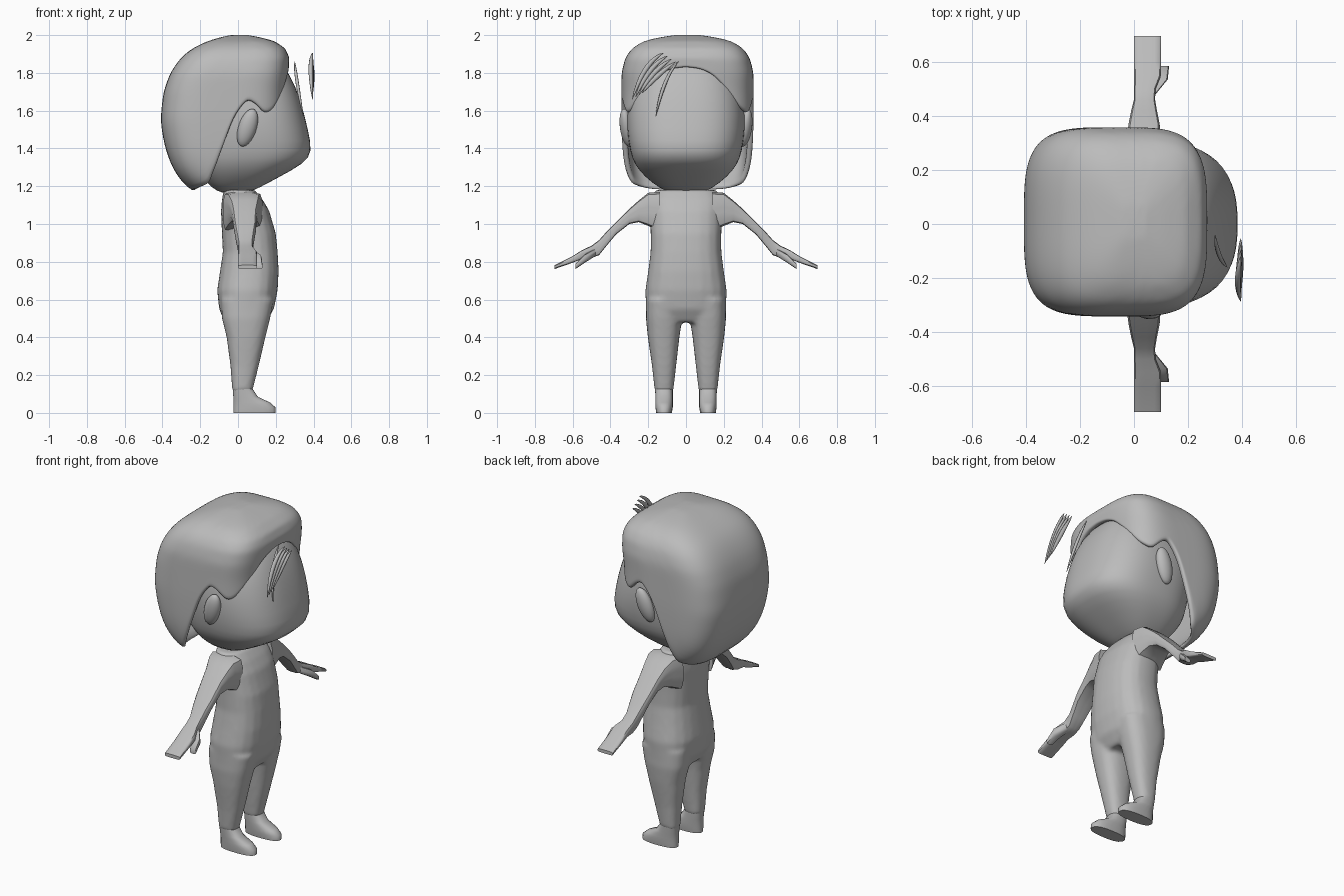
import bpy, bmesh, math
from mathutils import Vector

old = bpy.data.objects.get("Cube")
if old:
    bpy.data.objects.remove(old)

GREY = (0.5, 0.5, 0.5, 1)
grey = bpy.data.materials.new("plain_grey")
grey.use_nodes = True
grey.diffuse_color = GREY
grey.node_tree.nodes["Principled BSDF"].inputs["Base Color"].default_value = GREY


def finish(name, bm, angle=60):
    bmesh.ops.recalc_face_normals(bm, faces=bm.faces)
    mesh = bpy.data.meshes.new(name)
    bm.to_mesh(mesh)
    bm.free()
    mesh.materials.append(grey)
    ob = bpy.data.objects.new(name, mesh)
    bpy.context.collection.objects.link(ob)
    bpy.ops.object.select_all(action='DESELECT')
    ob.select_set(True)
    bpy.context.view_layer.objects.active = ob
    bpy.ops.object.shade_smooth_by_angle(angle=math.radians(angle))
    return ob


def modify(ob, kind, **settings):
    mod = ob.modifiers.new(kind.lower(), kind)
    for key, value in settings.items():
        setattr(mod, key, value)


def mirror_y(ob):
    modify(ob, 'MIRROR', use_axis=(False, True, False))


def lerp_table(table, key):
    """Linear lookup in rows of (key, values...), sorted by rising key."""
    if key <= table[0][0]:
        return table[0][1:]
    for lo, hi in zip(table, table[1:]):
        if key <= hi[0]:
            t = (key - lo[0]) / (hi[0] - lo[0])
            return [p + (q - p) * t for p, q in zip(lo[1:], hi[1:])]
    return table[-1][1:]


def rounded(i, count, power):
    """Point i on a unit rounded square."""
    a = 2 * math.pi * (i + 0.5) / count
    c, s = math.cos(a), math.sin(a)
    k = (abs(c) ** power + abs(s) ** power) ** (-1 / power)
    return c * k, s * k


def skin(bm, rows, cap_end=True):
    rings = [[bm.verts.new(p) for p in row] for row in rows]
    n = len(rings[0])
    for r, s in zip(rings, rings[1:]):
        for i in range(n):
            j = (i + 1) % n
            bm.faces.new((r[i], r[j], s[j], s[i]))
    bm.faces.new(rings[0])
    if cap_end:
        bm.faces.new(rings[-1])


def loft(bm, stations, count=24, power=2.6, along_y=False):
    """Stations are (height, a min, a max, b min, b max)."""
    rows = []
    for h, a0, a1, b0, b1 in stations:
        row = []
        for i in range(count):
            u, v = rounded(i, count, power)
            a = (a0 + a1 + u * (a1 - a0)) / 2
            b = (b0 + b1 + v * (b1 - b0)) / 2
            row.append((a, h, b) if along_y else (a, b, h))
        rows.append(row)
    skin(bm, rows)


# Torso and legs, fused into one smooth suit
bm = bmesh.new()
torso = [(0.48, -0.07, 0.15, 0.19), (0.55, -0.10, 0.19, 0.212), (0.65, -0.11, 0.21, 0.215),
         (0.75, -0.095, 0.215, 0.20), (0.85, -0.08, 0.21, 0.187), (0.95, -0.085, 0.2, 0.187),
         (1.07, -0.09, 0.165, 0.19), (1.13, -0.085, 0.13, 0.19), (1.18, -0.075, 0.09, 0.16)]
loft(bm, [(z, b, f, -w, w) for z, b, f, w in torso])
leg = [(0.11, -0.03, 0.075, 0.068, 0.165), (0.25, -0.04, 0.11, 0.052, 0.18),
       (0.4, -0.06, 0.145, 0.035, 0.202), (0.5, -0.085, 0.17, 0.02, 0.212),
       (0.6, -0.09, 0.19, 0.01, 0.212)]
for side in (1, -1):
    loft(bm, [(z, b, f, side * i, side * o) for z, b, f, i, o in leg])
suit = finish("body_suit", bm, 180)
modify(suit, 'REMESH', mode='VOXEL', voxel_size=0.012, use_smooth_shade=True)
modify(suit, 'SMOOTH', factor=0.5, iterations=6)

# Feet with a low toe
bm = bmesh.new()
loft(bm, [(0, -0.025, 0.2, 0.075, 0.158), (0.03, -0.025, 0.198, 0.07, 0.162),
          (0.055, -0.025, 0.17, 0.07, 0.162), (0.085, -0.025, 0.105, 0.07, 0.162),
          (0.13, -0.028, 0.075, 0.07, 0.164)])
mirror_y(finish("feet", bm, 50))

# Arms ending in flat mitten hands
bm = bmesh.new()
arm = [(0.14, -0.08, 0.13, 0.96, 1.17), (0.2, -0.06, 0.12, 0.99, 1.165),
       (0.25, -0.04, 0.11, 1.01, 1.125), (0.3, -0.03, 0.1, 1.0, 1.08),
       (0.37, -0.02, 0.095, 0.945, 1.01), (0.42, -0.01, 0.085, 0.885, 0.96),
       (0.46, 0, 0.078, 0.835, 0.915), (0.5, 0, 0.08, 0.82, 0.885),
       (0.55, 0, 0.1, 0.815, 0.862), (0.6, 0, 0.1, 0.795, 0.83), (0.695, 0, 0.1, 0.762, 0.782)]
loft(bm, arm, 20, 6, True)
mirror_y(finish("arms", bm, 40))
bm = bmesh.new()
loft(bm, [(0.48, 0.04, 0.08, 0.83, 0.87), (0.535, 0.07, 0.125, 0.795, 0.84),
          (0.585, 0.09, 0.13, 0.762, 0.79)], 12, 4, True)
mirror_y(finish("thumbs", bm, 50))

# Head with a broad forward jaw
bm = bmesh.new()
head = [(1.16, -0.08, 0.04, 0.08), (1.19, -0.14, 0.11, 0.14), (1.25, -0.19, 0.22, 0.22),
        (1.32, -0.24, 0.35, 0.275), (1.38, -0.25, 0.396, 0.295), (1.5, -0.27, 0.37, 0.315),
        (1.65, -0.28, 0.335, 0.31), (1.8, -0.25, 0.275, 0.27), (1.88, -0.2, 0.2, 0.2),
        (1.92, -0.1, 0.1, 0.1)]
loft(bm, [(z, b, f, -w, w) for z, b, f, w in head], 32, 2.7)
modify(finish("head", bm, 180), 'SUBSURF', levels=1, render_levels=1)

# Ears
bm = bmesh.new()
bmesh.ops.create_uvsphere(bm, u_segments=20, v_segments=12, radius=1)
for v in bm.verts:
    x, y, z = v.co
    v.co = (0.05 + 0.05 * x + 0.025 * z, 0.315 + 0.035 * y + 0.012 * z, 1.51 + 0.1 * z)
mirror_y(finish("ears", bm, 180))

# Hair cap: rounded box whose rim dips at the back and beside the face
hair = [(1.15, -0.215, 0.25, 0.24), (1.2, -0.29, 0.25, 0.305), (1.3, -0.35, 0.25, 0.335),
        (1.4, -0.387, 0.25, 0.345), (1.55, -0.412, 0.25, 0.35), (1.7, -0.395, 0.255, 0.35),
        (1.8, -0.36, 0.268, 0.35), (1.88, -0.305, 0.272, 0.33), (1.93, -0.245, 0.25, 0.295),
        (1.97, -0.16, 0.19, 0.23), (1.99, -0.09, 0.11, 0.14), (2.002, -0.03, 0.04, 0.05)]
side_rim = [(-0.23, 1.155), (-0.15, 1.2), (-0.08, 1.4), (-0.02, 1.57), (0.05, 1.66),
            (0.1, 1.63), (0.15, 1.57), (0.2, 1.61)]
front_rim = [(0, 1.83), (0.08, 1.82), (0.15, 1.785), (0.24, 1.68), (0.29, 1.61)]
COUNT, ROWS = 96, 20


def hair_point(u, v, z):
    b, f, w = lerp_table(hair, z)
    return Vector(((b + f + u * (f - b)) / 2, 0.008 + v * w, z))


columns = []
for i in range(COUNT):
    u, v = rounded(i, COUNT, 3.8)
    low = 2.0
    while low > 1.155:
        p = hair_point(u, v, low)
        rim = lerp_table(front_rim, abs(p.y)) if u > abs(v) else lerp_table(side_rim, p.x)
        if low <= rim[0]:
            break
        low -= 0.002
    columns.append([hair_point(u, v, 2.002 - (2.002 - low) * (k / ROWS) ** 1.7)
                    for k in range(ROWS + 1)])
bm = bmesh.new()
skin(bm, list(zip(*columns)), cap_end=False)
cap = finish("hair", bm, 180)
modify(cap, 'SMOOTH', factor=0.5, iterations=2)
modify(cap, 'SOLIDIFY', thickness=0.03, offset=-1)
modify(cap, 'SUBSURF', levels=1, render_levels=1)


def strand(name, points, radius):
    """A lock of hair tapering at both ends."""
    bm = bmesh.new()
    p0, p1, p2 = (Vector(p) for p in points)
    rows = []
    for k in range(13):
        t = k / 12
        c = p0 * (1 - t) ** 2 + p1 * 2 * t * (1 - t) + p2 * t * t
        d = (p0 * (t - 1) + p1 * (1 - 2 * t) + p2 * t).normalized()
        across = d.cross(Vector((1, 0, 0))).normalized()
        r = radius * (0.08 + math.sin(math.pi * t) ** 0.7)
        rows.append([c + r * (across * math.cos(a) + across.cross(d) * 0.9 * math.sin(a))
                     for a in (math.tau * j / 8 for j in range(8))])
    skin(bm, rows)
    return finish(name, bm, 80)


# Loose fringe locks in front of the forehead
for k in range(4):
    s = 0.022 * k
    strand(f"fringe_lock_{k + 1}",
           [(0.395, -0.12 + s, 1.905 - s * 0.7), (0.375 + s / 4, -0.22 + s, 1.86 - s),
            (0.395, -0.285 + s * 0.8, 1.66 + s * 0.5)], 0.012)
strand("thin_fringe_lock", [(0.30, -0.04, 1.86), (0.305, -0.12, 1.78), (0.345, -0.16, 1.57)], 0.009)

# Collar edges meeting in a V on the chest
for side, label in ((1, "a"), (-1, "b")):
    strand("collar_edge_" + label, [(0.178, 0, 1.0), (0.165, side * 0.03, 1.05),
                                    (0.128, side * 0.08, 1.11)], 0.006)
